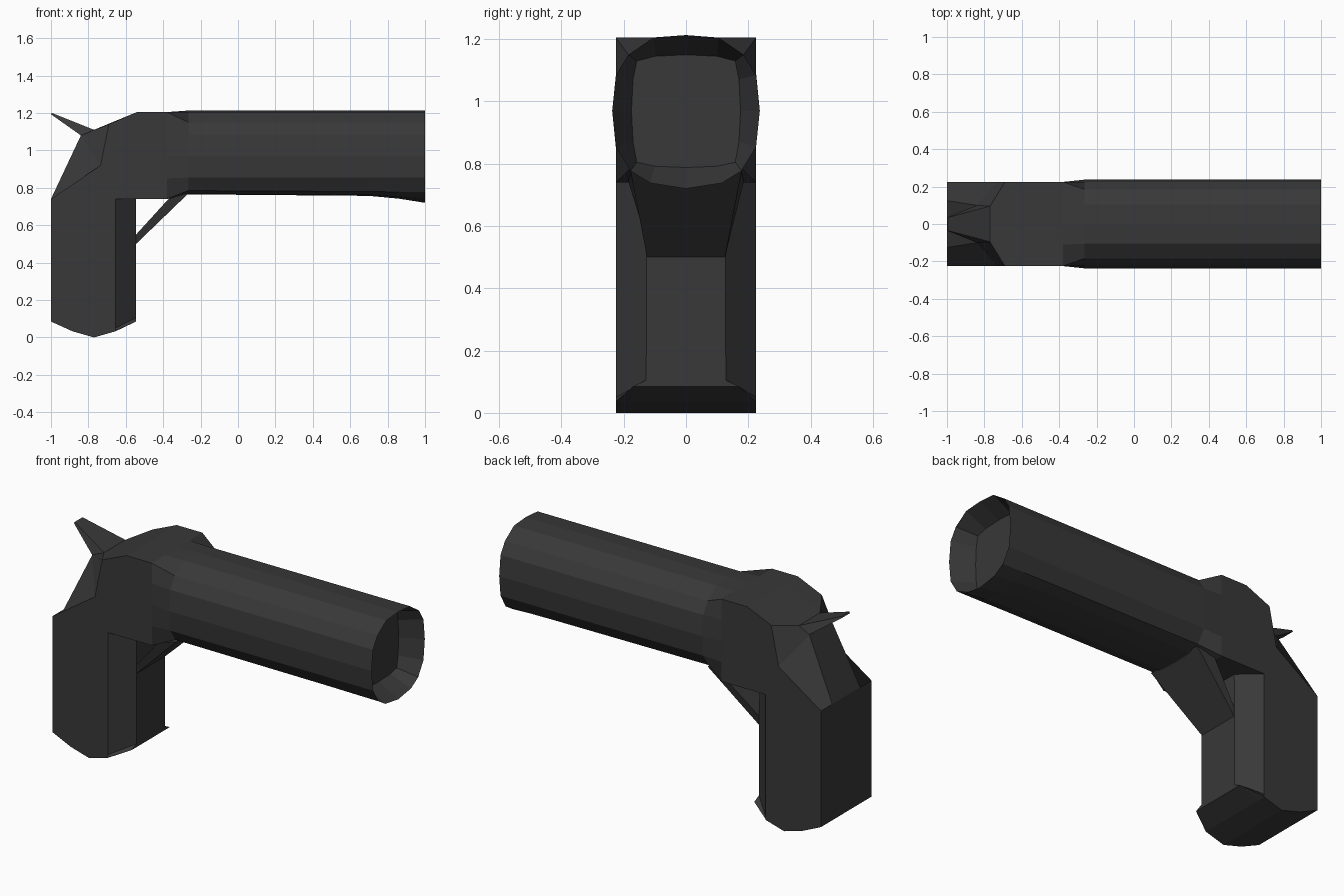
import bpy, bmesh

dark = bpy.data.materials.new("dark_grey")
dark.diffuse_color = (0.04, 0.04, 0.04, 1)


def make(name, verts, faces):
    bm = bmesh.new()
    vs = [bm.verts.new(v) for v in verts]
    for f in faces:
        bm.faces.new([vs[i] for i in f])
    bmesh.ops.recalc_face_normals(bm, faces=bm.faces)
    me = bpy.data.meshes.new(name)
    bm.to_mesh(me)
    bm.free()
    me.materials.append(dark)
    ob = bpy.data.objects.new(name, me)
    bpy.context.collection.objects.link(ob)
    return ob


def loft(name, rings, cap_start=True, cap_end=True, skip=()):
    n = len(rings[0])
    faces = [(r * n + i, r * n + (i + 1) % n, (r + 1) * n + (i + 1) % n, (r + 1) * n + i)
             for r in range(len(rings) - 1) for i in range(n) if i not in skip]
    if cap_start:
        faces.append(tuple(range(n))[::-1])
    if cap_end:
        faces.append(tuple(range((len(rings) - 1) * n, len(rings) * n)))
    return make(name, [v for r in rings for v in r], faces)


# Grip and frame: side outline, then a narrower middle outline that gives the chamfers
W = 0.225
outer = [(-1, .085), (-.885, .033), (-.77, 0), (-.655, .033), (-.655, .036), (-.655, .05),
         (-.655, .74), (-.38, .74), (-.38, 1.205), (-.54, 1.205), (-.69, 1.14),
         (-.735, .92), (-1, .74)]
inner = [(-1, .125, .085), (-.885, .125, .033), (-.77, .125, 0), (-.655, .17, .033),
         (-.545, .17, .085), (-.545, .128, .105), (-.545, .125, .74), (-.38, .125, .74),
         (-.38, .125, 1.205), (-.54, .12, 1.205), (-.77, .095, 1.11), (-.84, .1, 1.08),
         (-1, .125, .74)]
loft("grip_frame", [
    [(x, -W, z) for x, z in outer],
    [(x, -y, z) for x, y, z in inner],
    [(x, y, z) for x, y, z in inner],
    [(x, W, z) for x, z in outer]], skip=(7,))


# Barrel: half cross-sections (top to bottom) mirrored into 16-sided rings
def ring(x, half):
    return [(x, y, z) for y, z in half] + [(x, -y, z) for y, z in half[-2:0:-1]]


box = [(0, 1.205), (.11, 1.205), (W, 1.205), (W, 1.09), (W, .97), (W, .85),
       (W, .74), (.115, .74), (0, .74)]
top = [(0, 1.213), (.105, 1.205), (.185, 1.15), (.225, 1.085), (.237, .97), (.225, .855)]
start = top + [(.178, .785), (.11, .767), (0, .765)]
middle = top + [(.178, .78), (.112, .762), (0, .757)]
end = top + [(.178, .777), (.115, .738), (0, .72)]
bore = [(0, 1.15), (.1, 1.145), (.158, 1.13), (.17, 1.07), (.175, .97), (.17, .87),
        (.158, .805), (.1, .792), (0, .788)]
loft("barrel", [ring(-.38, box), ring(-.265, start), ring(.7, middle), ring(.86, 
     top + [(.178, .778), (.113, .752), (0, .742)]), ring(1, end), ring(.88, bore)],
     cap_start=False)

# Hammer spike at the back of the frame
loft("hammer", [
    [(-.77, -.095, 1.11), (-.77, .095, 1.11), (-.84, .1, 1.08), (-.84, -.1, 1.08)],
    [(-.995, -.035, 1.2), (-.995, .035, 1.2), (-1, .035, 1.193), (-1, -.035, 1.193)]])

# Slanted trigger guard between grip and barrel
loft("trigger_guard", [
    [(-.545, -.125, .5), (-.545, .125, .5), (-.545, .125, .55), (-.545, -.125, .55)],
    [(-.26, -.178, .775), (-.26, .178, .775), (-.37, .185, .742), (-.37, -.185, .742)]])
